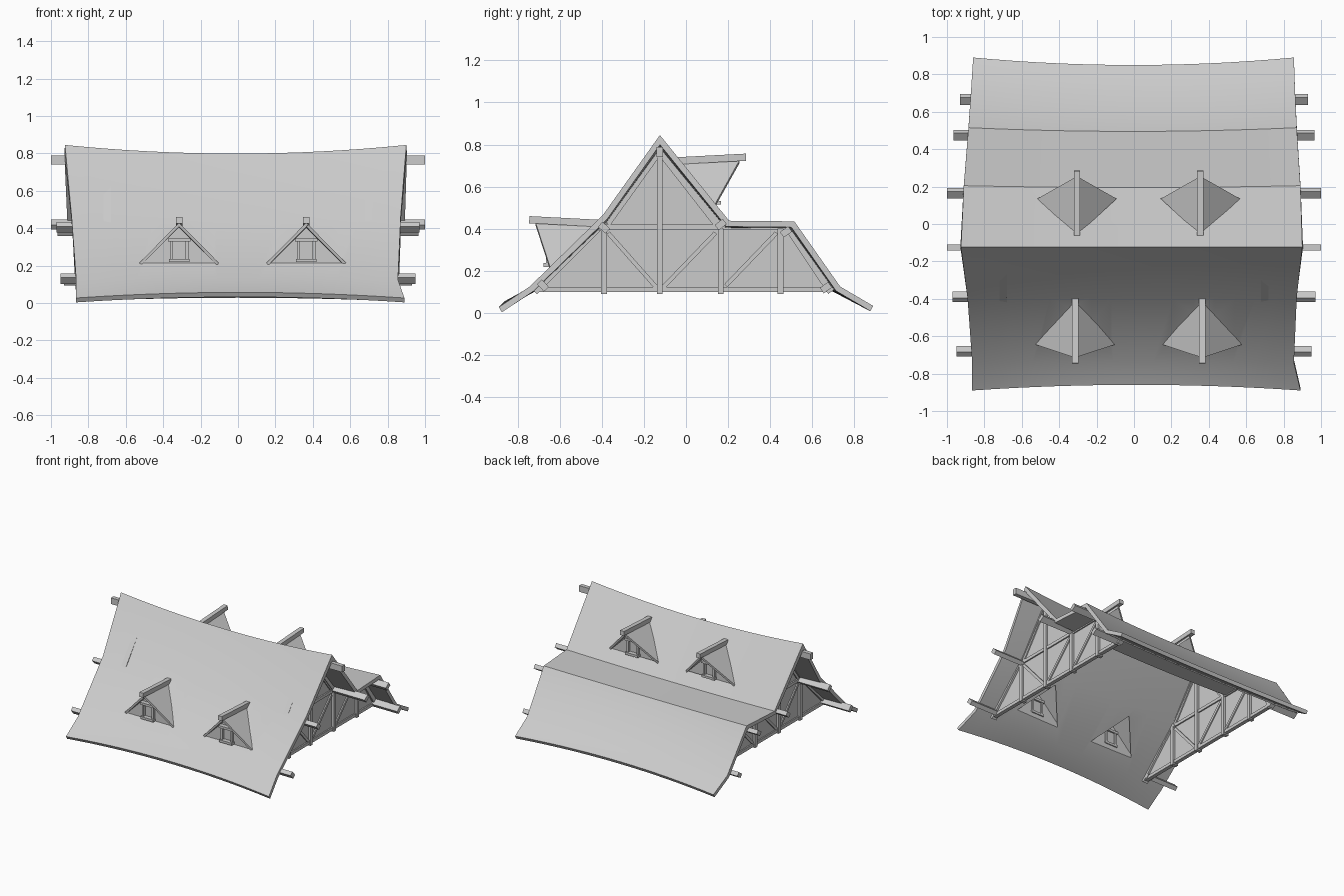
import bpy, bmesh
from mathutils import Vector, Matrix

if "Cube" in bpy.data.objects:
    bpy.data.objects.remove(bpy.data.objects["Cube"])

grey = bpy.data.materials.new("light_grey")
grey.use_nodes = True
grey.diffuse_color = (0.6, 0.6, 0.6, 1)
grey.node_tree.nodes["Principled BSDF"].inputs["Base Color"].default_value = (0.6, 0.6, 0.6, 1)


def make(name, bm):
    mesh = bpy.data.meshes.new(name)
    bm.to_mesh(mesh)
    bm.free()
    mesh.materials.append(grey)
    ob = bpy.data.objects.new(name, mesh)
    bpy.context.collection.objects.link(ob)
    return ob


def apply(ob, kind, **settings):
    mod = ob.modifiers.new(kind, kind)
    for key, value in settings.items():
        setattr(mod, key, value)
    bpy.context.view_layer.objects.active = ob
    bpy.ops.object.modifier_apply(modifier=mod.name)


def box(bm, centre, size, rot=None):
    m = Matrix.Translation(centre) @ (rot or Matrix()) @ Matrix.Diagonal((*size, 1))
    bmesh.ops.create_cube(bm, size=1, matrix=m)


def timber(bm, x, a, b, width=0.024, depth=0.03):
    """Square bar between two (y, z) points in the plane at x."""
    a, b = Vector((x, *a)), Vector((x, *b))
    d = b - a
    box(bm, (a + b) / 2, (depth, width, d.length), Vector((0, 0, 1)).rotation_difference(d).to_matrix().to_4x4())


def prism(bm, points, offset):
    """Solid from a flat polygon pushed along an offset."""
    low = [bm.verts.new(p) for p in points]
    high = [bm.verts.new(Vector(p) + Vector(offset)) for p in points]
    bm.faces.new(low)
    bm.faces.new(high[::-1])
    for i in range(len(low)):
        j = (i + 1) % len(low)
        bm.faces.new((low[i], high[i], high[j], low[j]))
    bmesh.ops.recalc_face_normals(bm, faces=bm.faces)


# Sagging roof: y, z, left end, right end, drop and y shift at mid length
PROFILE = [
    (-0.89, 0.027, -0.865, 0.89, -0.03, 0.03),
    (-0.743, 0.125, -0.865, 0.855, 0, 0.01),
    (-0.395, 0.465, -0.89, 0.87, 0.03, 0),
    (-0.124, 0.845, -0.925, 0.9, 0.046, 0),
    (0.205, 0.438, -0.91, 0.89, 0.015, -0.01),
    (0.515, 0.435, -0.885, 0.87, 0.015, -0.02),
    (0.733, 0.125, -0.87, 0.86, 0, -0.02),
    (0.89, 0.033, -0.86, 0.855, -0.02, -0.04),
]
STEPS = 16
bm = bmesh.new()
rows = []
for i in range(STEPS + 1):
    t = 2 * i / STEPS - 1
    k = 1 - abs(t) ** 2
    rows.append([bm.verts.new((l + (r - l) * i / STEPS, y + dy * k, z - drop * k))
                 for y, z, l, r, drop, dy in PROFILE])
for a, b in zip(rows, rows[1:]):
    for j in range(len(PROFILE) - 1):
        bm.faces.new((a[j], b[j], b[j + 1], a[j + 1]))
roof = make("roof", bm)
apply(roof, "SOLIDIFY", thickness=0.028, offset=-1, use_even_offset=True)


def dormer(name, x, y, z, s, front, back):
    """Small hipped dormer; s is the y direction it faces."""
    def at(u, v, h):
        return Vector((x + v, y + s * u, z + h))
    # opening in the main roof
    bm = bmesh.new()
    prism(bm, [at(-0.015, -0.185, -0.2), at(-0.015, 0.185, -0.2), at(-back + 0.03, 0, -0.2)], (0, 0, 0.5))
    cutter = make(name + "_cutter", bm)
    cutter.hide_render = True
    apply(roof, "BOOLEAN", object=cutter, operation="DIFFERENCE", solver="EXACT")
    bpy.data.objects.remove(cutter)
    # two roof slopes
    bm = bmesh.new()
    for side in (-1, 1):
        pts = [at(front, 0, 0.215), at(0, side * 0.212, 0), at(-back, 0, 0.205)]
        prism(bm, pts, (-side * 0.008, 0, -0.014))
    make(name + "_roof", bm)
    # ridge beam
    bm = bmesh.new()
    a, b = at(front + 0.03, 0, 0.228), at(-back, 0, 0.21)
    d = b - a
    rot = Vector((0, 1, 0)).rotation_difference(d).to_matrix().to_4x4() if s < 0 else \
        Vector((0, -1, 0)).rotation_difference(d).to_matrix().to_4x4()
    box(bm, (a + b) / 2, (0.034, d.length, 0.034), rot)
    make(name + "_ridge_beam", bm)
    # front wall
    bm = bmesh.new()
    prism(bm, [at(-0.01, -0.19, 0), at(-0.01, 0.19, 0), at(-0.01, 0, 0.19)], (0, s * 0.01, 0))
    make(name + "_wall", bm)
    # window frame
    bm = bmesh.new()
    for side in (-1, 1):
        box(bm, at(0, side * 0.042, 0.065), (0.015, 0.04, 0.12))
    for h, w in ((0.012, 0.11), (0.122, 0.12)):
        box(bm, at(0.005, 0, h), (w, 0.055, 0.018))
    make(name + "_window_frame", bm)


for side, x in (("right", -0.315), ("left", 0.365)):
    dormer("front_dormer_" + side, x, -0.645, 0.215, -1, 0.07, 0.245)
for side, x in (("right", -0.305), ("left", 0.355)):
    dormer("back_dormer_" + side, x, 0.135, 0.512, 1, 0.12, 0.195)

bpy.ops.object.select_all(action="DESELECT")
roof.select_set(True)
bpy.context.view_layer.objects.active = roof
bpy.ops.object.shade_smooth_by_angle(angle=0.52)

# Gable ends: wall, timber frame and projecting purlins
WALL = [(-0.72, 0.1), (-0.42, 0.4), (-0.125, 0.785), (0.175, 0.405), (0.485, 0.405), (0.69, 0.1)]
BRACES = [((-0.37, 0.38), (-0.14, 0.12)), ((-0.11, 0.12), (0.14, 0.38)), ((0.19, 0.13), (0.43, 0.38)),
          ((-0.37, 0.42), (-0.14, 0.74)), ((-0.11, 0.74), (0.14, 0.42))]
PURLINS = [(-0.125, 0.765, 1.0, 0), (-0.39, 0.405, 0.97, 0.8), (0.165, 0.42, 1.0, -0.9),
           (0.475, 0.385, 0.965, -0.95), (-0.68, 0.13, 0.95, 0.75), (0.665, 0.12, 0.93, -0.95)]
for side, s in (("left", 1), ("right", -1)):
    x = s * 0.7
    bm = bmesh.new()
    prism(bm, [(x - s * 0.005, y, z) for y, z in WALL], (s * 0.01, 0, 0))
    make("gable_wall_" + side, bm)

    bm = bmesh.new()
    timber(bm, x, (-0.72, 0.112), (0.69, 0.112))
    timber(bm, x, (-0.42, 0.407), (0.49, 0.407))
    for y, top in ((-0.39, 0.4), (-0.125, 0.77), (0.165, 0.4), (0.45, 0.4)):
        timber(bm, x, (y, 0.09), (y, top), 0.028, 0.045)
    for i in (0, 1, 2, 4):
        timber(bm, x, WALL[i], WALL[i + 1], 0.034, 0.04)
    for a, b in BRACES:
        timber(bm, x, a, b, 0.02, 0.028)
    make("gable_frame_" + side, bm)

    bm = bmesh.new()
    for y, z, end, tilt in PURLINS:
        box(bm, (s * (end + 0.68) / 2, y, z), (end - 0.68, 0.032, 0.048), Matrix.Rotation(tilt, 4, "X"))
    make("purlins_" + side, bm)
